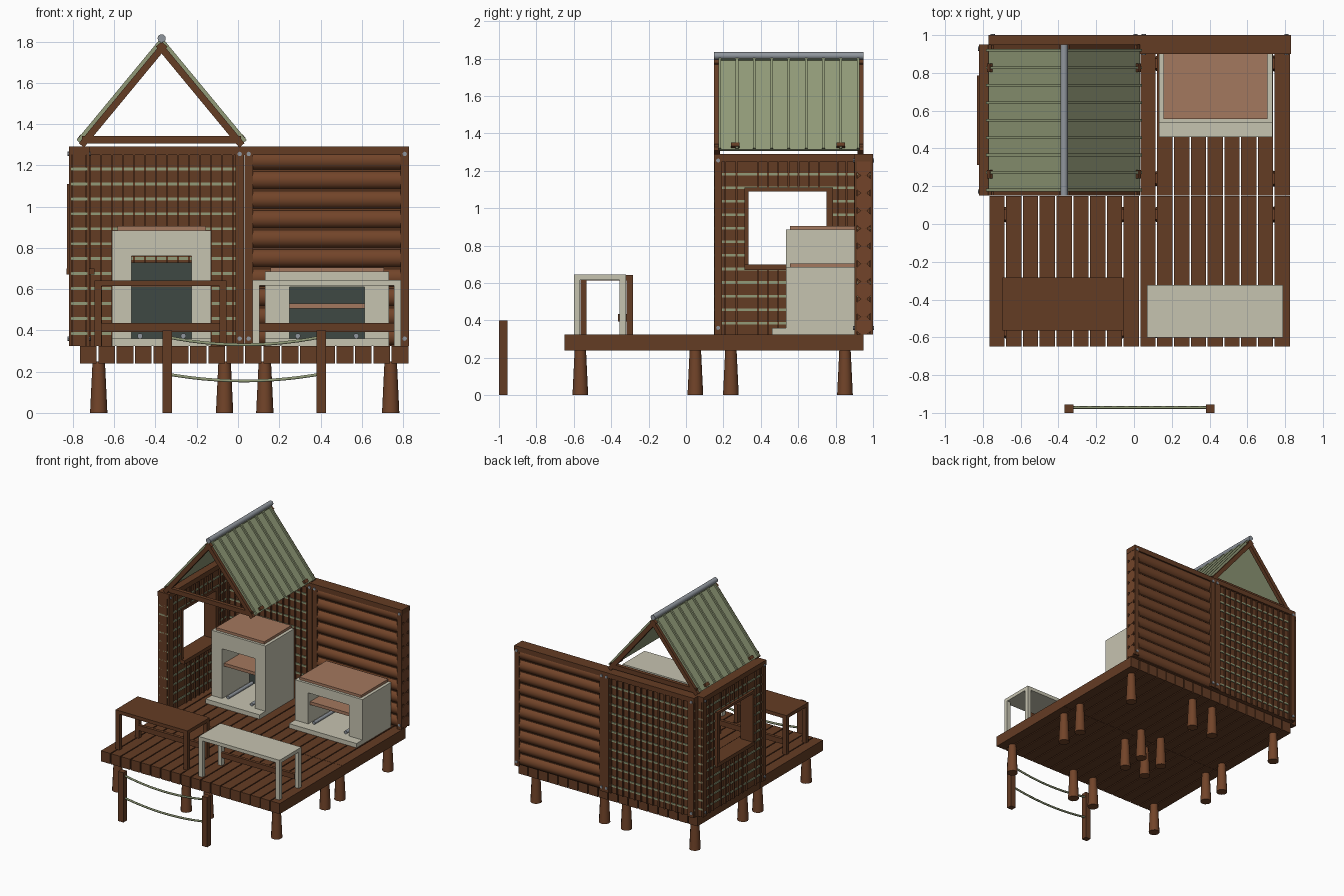
import bpy, bmesh, math
from mathutils import Matrix, Vector

if "Cube" in bpy.data.objects:
    bpy.data.objects.remove(bpy.data.objects["Cube"])


def material(name, rgb):
    lin = [((c / 255 + 0.055) / 1.055) ** 2.4 for c in rgb] + [1]
    m = bpy.data.materials.new(name)
    m.use_nodes = True
    m.diffuse_color = lin
    m.node_tree.nodes["Principled BSDF"].inputs["Base Color"].default_value = lin
    return m


BROWN = material("dark wood", (100, 60, 36))
LOG = material("log wood", (114, 68, 41))
GREEN = material("sage green", (146, 155, 120))
STONE = material("pale stone", (198, 195, 176))
CLAY = material("clay", (164, 120, 94))
GREY = material("steel grey", (144, 150, 157))
SOOT = material("dark soot", (62, 72, 67))


def finish(name, bm, mat, smooth=False):
    mesh = bpy.data.meshes.new(name)
    bm.to_mesh(mesh)
    bm.free()
    mesh.materials.append(mat)
    ob = bpy.data.objects.new(name, mesh)
    bpy.context.collection.objects.link(ob)
    if smooth:
        bpy.ops.object.select_all(action="DESELECT")
        ob.select_set(True)
        bpy.context.view_layer.objects.active = ob
        bpy.ops.object.shade_smooth_by_angle(angle=math.radians(40))
    return ob


def boxes(name, mat, spans, place=Matrix()):
    """Join boxes given as (x0, x1, y0, y1, z0, z1)."""
    bm = bmesh.new()
    for x0, x1, y0, y1, z0, z1 in spans:
        mid = Vector((x0 + x1, y0 + y1, z0 + z1)) / 2
        size = Matrix.Diagonal((x1 - x0, y1 - y0, z1 - z0, 1))
        bmesh.ops.create_cube(bm, size=1, matrix=place @ Matrix.Translation(mid) @ size)
    return finish(name, bm, mat)


def rods(name, mat, ends, r0, r1=None, sides=12):
    """Join cylinders or cones running between pairs of points."""
    bm = bmesh.new()
    for a, b in ends:
        a, b = Vector(a), Vector(b)
        turn = (b - a).to_track_quat("Z", "Y").to_matrix().to_4x4()
        bmesh.ops.create_cone(bm, cap_ends=True, segments=sides, radius1=r0,
                              radius2=r0 if r1 is None else r1, depth=(b - a).length,
                              matrix=Matrix.Translation((a + b) / 2) @ turn)
    return finish(name, bm, mat, True)


# Deck: four plank platforms on tapered piles
FLOOR, TOP = 0.325, 1.29
pitch = 0.8 / 9
for side, x in (("right", -0.77), ("left", 0.03)):
    for end, y in (("front", -0.65), ("back", 0.15)):
        boxes(f"deck_{end}_{side}", BROWN,
              [(x + i * pitch + 0.004, x + (i + 1) * pitch - 0.004, y + 0.001, y + 0.799, 0.24, FLOOR)
               for i in range(9)])
rods("deck_piles", LOG, [((x, y, 0), (x, y, 0.25)) for x in (-0.675, -0.065, 0.13, 0.74)
                         for y in (-0.565, 0.05, 0.24, 0.85)], 0.042, 0.03)

# Walls use local axes: u along the wall, d through it
BACK = Matrix.Translation((0, 0.95, 0))
SIDE = Matrix.Translation((-0.77, 0, 0)) @ Matrix.Rotation(math.pi / 2, 4, "Z")


def lattice(name, place, panels):
    """Upright slats crossed by green bars, with thin battens on the joints."""
    slats, bars, battens = [], [], []
    for u0, u1, z0, z1 in panels:
        n = max(1, round((u1 - u0) / 0.052))
        w = (u1 - u0) / n
        for i in range(n):
            slats.append((u0 + i * w, u0 + (i + 1) * w, -0.033, 0.033, z0, z1))
            if i:
                battens.append((u0 + i * w - 0.005, u0 + i * w + 0.005, -0.045, 0.045, z0, z1))
        for k in range(13):
            z = 0.385 + k * 0.0725
            if z0 < z < z1:
                bars.append((u0, u1, -0.04, 0.04, z - 0.007, z + 0.007))
    boxes(name + "_slats", BROWN, slats, place)
    boxes(name + "_bars", GREEN, bars, place)
    boxes(name + "_battens", BROWN, battens, place)


def wall_frame(name, place, u0, u1):
    """Top beam, face posts on both sides, and bolts at the corners."""
    spans = [(u0, u1, -0.05, 0.05, 1.25, TOP)]
    bolts = []
    for u in (u0 + 0.002, u1 - 0.042):
        for s in (-1, 1):
            d = sorted((s * 0.036, s * 0.05))
            spans.append((u, u + 0.04, *d, FLOOR, 1.25))
            for z in (0.36, 1.255):
                bolts.append((place @ Vector((u + 0.02, s * 0.045, z)),
                              place @ Vector((u + 0.02, s * 0.056, z))))
    boxes(name + "_frame", BROWN, spans, place)
    rods(name + "_bolts", GREY, bolts, 0.011, sides=8)


lattice("back_wall", BACK, [(-0.77, 0.03, FLOOR, 1.25)])
wall_frame("back_wall", BACK, -0.77, 0.03)
lattice("side_wall", SIDE, [(0.15, 0.33, FLOOR, 1.25), (0.765, 0.95, FLOOR, 1.25),
                            (0.33, 0.765, FLOOR, 0.69), (0.33, 0.765, 1.1, 1.25)])
wall_frame("side_wall", SIDE, 0.15, 0.95)
boxes("window_frame", BROWN, [(0.312, 0.335, -0.05, 0.06, 0.69, 1.11),
                              (0.75, 0.787, -0.05, 0.06, 0.69, 1.11),
                              (0.335, 0.75, -0.05, 0.06, 1.09, 1.11),
                              (0.312, 0.787, -0.075, 0.062, 0.67, 0.70)], SIDE)

# Log wall
step = (1.27 - FLOOR) / 10
rods("wall_logs", LOG, [((0.032, 0.95, FLOOR + (i + 0.5) * step), (0.828, 0.95, FLOOR + (i + 0.5) * step))
                        for i in range(10)], 0.048)
boxes("log_wall_core", BROWN, [(0.035, 0.825, -0.02, 0.02, FLOOR, 1.25)], BACK)
wall_frame("log_wall", BACK, 0.03, 0.83)

# Gable roof: each slope is built flat, then tilted down from the ridge
RIDGE = Vector((-0.37, 0, 1.812))
slope = math.atan2(0.49, 0.405)
for name, s in (("left", 1), ("right", -1)):
    tilt = Matrix.Translation(RIDGE) @ Matrix.Diagonal((s, 1, 1, 1)) @ Matrix.Rotation(slope, 4, "Y")
    parts = [
        boxes(f"roof_panel_{name}", GREEN, [(0, 0.64, 0.175, 0.925, -0.022, -0.008)], tilt),
        boxes(f"roof_ribs_{name}", GREEN, [(0, 0.64, y - 0.007, y + 0.007, -0.012, 0.006)
                                           for y in [0.18 + i * 0.0925 for i in range(9)]], tilt),
        boxes(f"roof_rafters_{name}", BROWN, [(0.01, 0.645, y, y + 0.032, -0.045, -0.012)
                                              for y in (0.15, 0.918)], tilt),
        boxes(f"eave_blocks_{name}", BROWN, [(0.605, 0.63, y, y + 0.045, -0.03, 0.008)
                                             for y in (0.24, 0.805)], tilt),
    ]
    if s < 0:
        for ob in parts:
            ob.data.flip_normals()
boxes("roof_ties", BROWN, [(-0.755, 0.015, y, y + 0.03, 1.305, 1.342) for y in (0.152, 0.918)])
rods("ridge_pipe", GREY, [((-0.37, 0.15, 1.815), (-0.37, 0.95, 1.815))], 0.02)


# Stone ovens
def oven(name, x0, x1, top, o0, o1, o_top, back_top, shelf):
    boxes(name + "_body", STONE, [(x0, x1, 0.46, 0.9, FLOOR, 0.36),
                                  (x0, o0, 0.535, 0.9, 0.36, top),
                                  (o1, x1, 0.535, 0.9, 0.36, top),
                                  (o0, o1, 0.535, 0.9, o_top, top)])
    boxes(name + "_top_slab", CLAY, [(x0 + 0.025, x1 - 0.025, 0.555, 0.9, top, top + 0.02)])
    boxes(name + "_shelf", CLAY, [(o0, o1, 0.56, 0.88, shelf, shelf + 0.025)])
    boxes(name + "_back", SOOT, [(o0, o1, 0.88, 0.895, 0.36, back_top)])
    rods(name + "_fire_bars", GREY, [((x, 0.55, 0.373), (x, 0.86, 0.373))
                                     for x in (o0 + 0.04, o1 - 0.04)], 0.013)


oven("tall_oven", -0.61, -0.13, 0.885, -0.515, -0.225, 0.76, 0.73, 0.61)
oven("low_oven", 0.132, 0.733, 0.685, 0.25, 0.613, 0.61, 0.61, 0.505)


# Benches with a rear rail
def bench(name, mat, x0, x1, y0, y1, top):
    w = 0.034
    spans = [(x0, x1, y0, y1, top - 0.028, top)]
    spans += [(x, x + w, y, y + w, FLOOR, top - 0.028) for x in (x0, x1 - w) for y in (y0, y1 - w)]
    boxes(name, mat, spans)
    boxes(name + "_rail", BROWN, [(x0 + w, x1 - w, y1 - 0.042, y1 - 0.018, 0.393, 0.435)])


bench("wood_bench", BROWN, -0.695, -0.055, -0.565, -0.283, 0.642)
bench("pale_bench", STONE, 0.07, 0.79, -0.6, -0.322, 0.645)

# Rope barrier
boxes("barrier_posts", BROWN, [(x, x + 0.046, -1, -0.955, 0, 0.4) for x in (-0.367, 0.38)])
for name, z, sag in (("upper_rope", 0.372, 0.042), ("lower_rope", 0.192, 0.037)):
    curve = bpy.data.curves.new(name, "CURVE")
    curve.dimensions = "3D"
    curve.bevel_depth = 0.008
    curve.bevel_resolution = 1
    curve.use_fill_caps = True
    line = curve.splines.new("POLY")
    line.points.add(12)
    for i, p in enumerate(line.points):
        t = i / 6 - 1
        p.co = (0.029 + t * 0.393, -0.972, z - sag * (1 - t * t), 1)
    curve.materials.append(GREEN)
    bpy.context.collection.objects.link(bpy.data.objects.new(name, curve))
